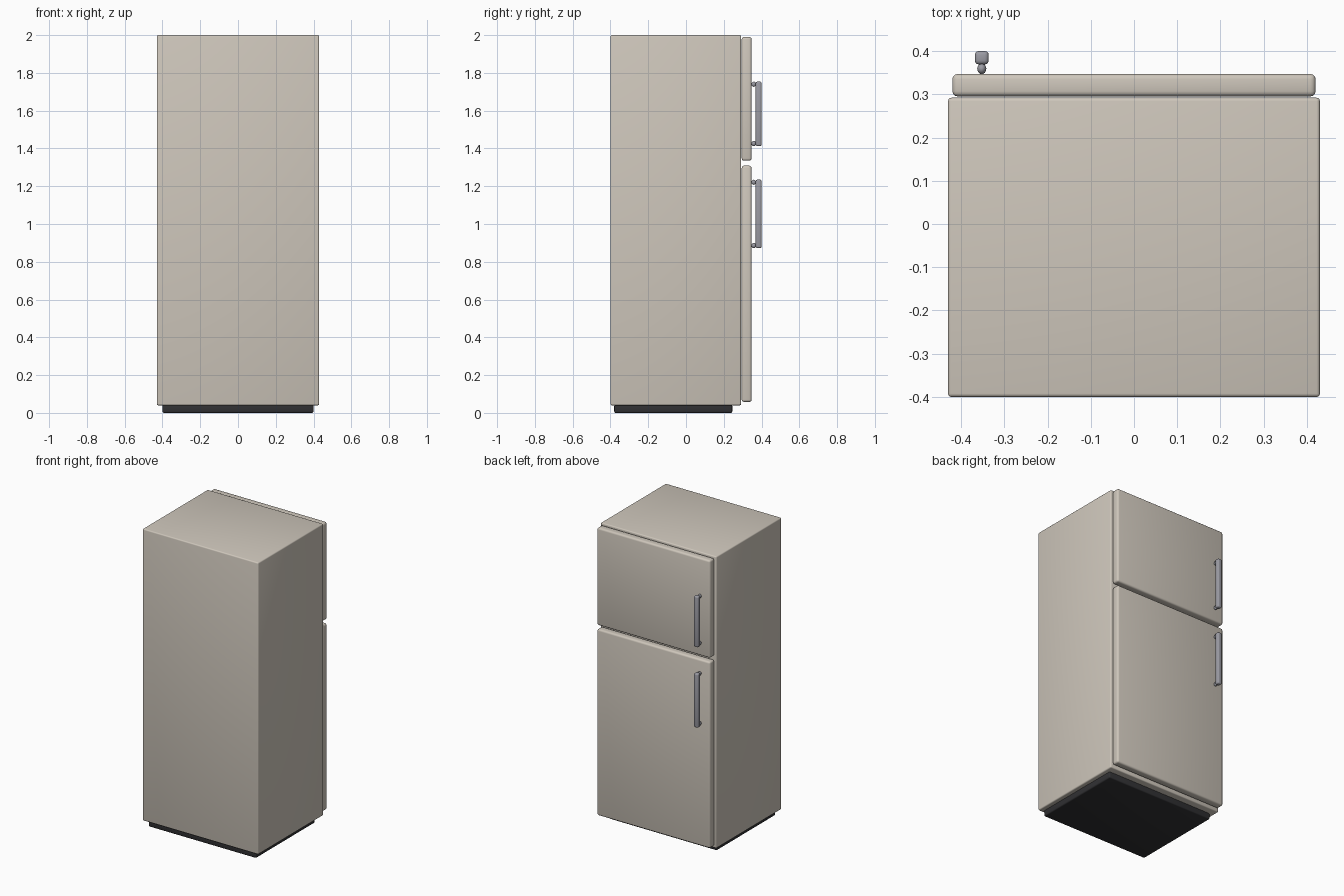
import bpy

if "Cube" in bpy.data.objects:
    bpy.data.objects.remove(bpy.data.objects["Cube"])


def material(name, rgb):
    m = bpy.data.materials.new(name)
    m.diffuse_color = (*rgb, 1)
    m.use_nodes = True
    m.node_tree.nodes["Principled BSDF"].inputs["Base Color"].default_value = m.diffuse_color
    return m


ENAMEL = material("warm beige enamel", (0.62, 0.57, 0.50))
METAL = material("grey metal", (0.33, 0.33, 0.37))
DARK = material("dark plinth", (0.03, 0.03, 0.033))


def finish(ob, name, mat):
    ob.name = name
    ob.data.materials.append(mat)
    bpy.ops.object.shade_smooth_by_angle()


def box(name, x, y, z, mat, bevel, segments=3):
    """Rounded box from (min, max) ranges."""
    mid = [(a + b) / 2 for a, b in (x, y, z)]
    bpy.ops.mesh.primitive_cube_add(size=1, location=mid)
    ob = bpy.context.object
    ob.scale = [b - a for a, b in (x, y, z)]
    bpy.ops.object.transform_apply(location=False, rotation=False, scale=True)
    mod = ob.modifiers.new("bevel", 'BEVEL')
    mod.width = bevel
    mod.segments = segments
    bpy.ops.object.modifier_apply(modifier=mod.name)
    finish(ob, name, mat)


# Cabinet and plinth
box("cabinet", (-0.43, 0.43), (-0.40, 0.292), (0.04, 2.0), ENAMEL, 0.008)
box("plinth", (-0.40, 0.40), (-0.38, 0.245), (0.0, 0.045), DARK, 0.008)

# Doors, each with a bar handle on two round mounts
HX = -0.352
doors = [("freezer", (1.335, 1.99), (1.412, 1.754)),
         ("fridge", (0.058, 1.309), (0.872, 1.235))]
for label, door_z, bar_z in doors:
    box(label + "_door", (-0.42, 0.42), (0.295, 0.347), door_z, ENAMEL, 0.012)
    box(label + "_handle_bar", (HX - 0.016, HX + 0.016), (0.369, 0.40),
        bar_z, METAL, 0.009)
    for i, z in enumerate((bar_z[0] + 0.014, bar_z[1] - 0.014)):
        bpy.ops.mesh.primitive_uv_sphere_add(segments=20, ring_count=12, radius=1,
                                             location=(HX, 0.359, z))
        ob = bpy.context.object
        ob.scale = (0.0105, 0.0125, 0.0135)
        finish(ob, f"{label}_handle_mount_{i + 1}", METAL)
